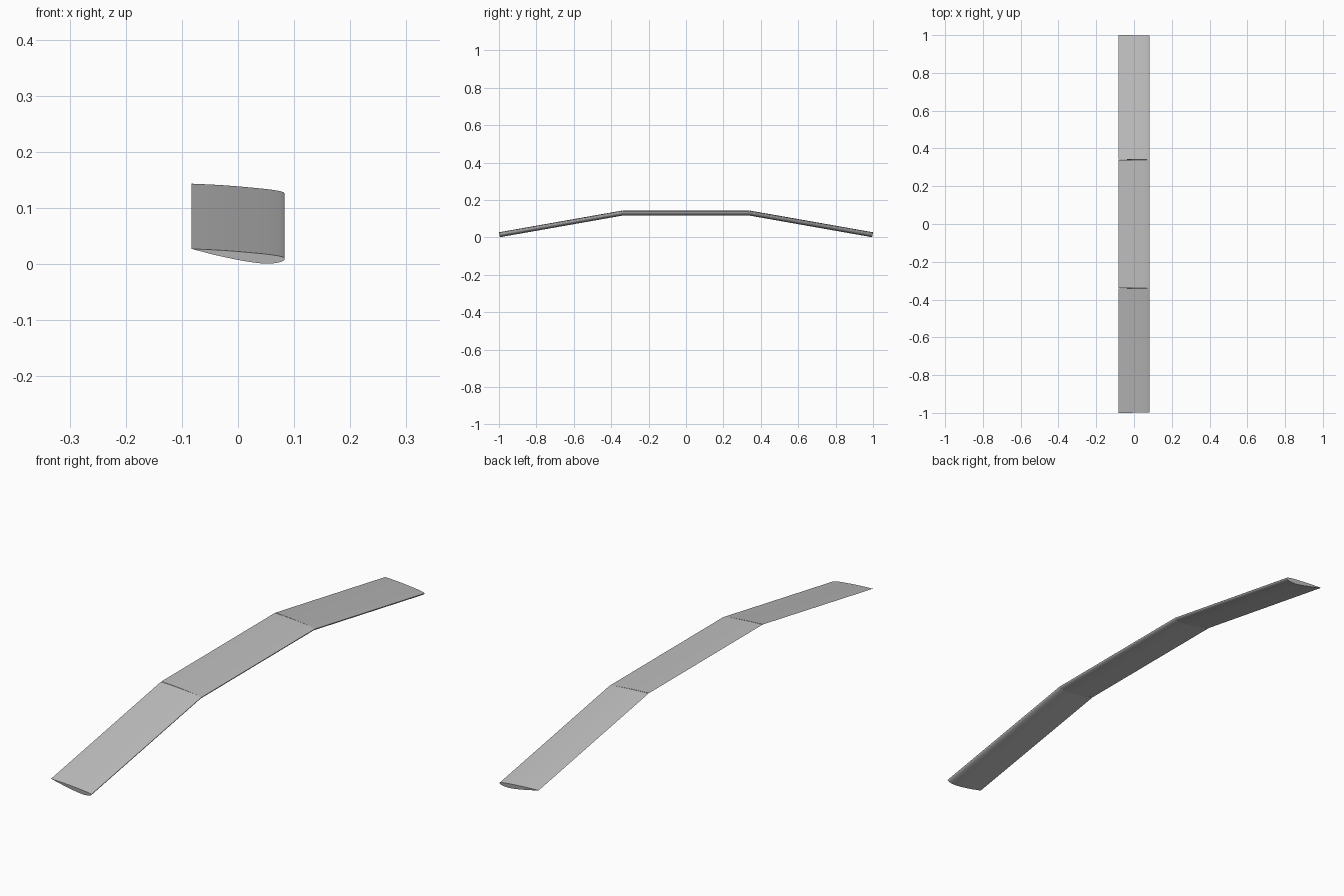
import bpy
import bmesh
from math import radians, sin, cos
from mathutils import Vector, Matrix

if "Cube" in bpy.data.objects:
    bpy.data.objects.remove(bpy.data.objects["Cube"], do_unlink=True)

HALF_CENTRE = 0.34    # half span of the flat centre panel
ANGLE = radians(10)   # droop of the outer panels
PIVOT_Z = 0.014       # hinge height within the section
OUTER = (1 - HALF_CENTRE - 0.013 * sin(ANGLE)) / cos(ANGLE)
LIFT = OUTER * sin(ANGLE) + 0.0004

grey = bpy.data.materials.new("light_grey")
grey.use_nodes = True
colour = (0.53, 0.53, 0.53, 1)
grey.diffuse_color = colour
grey.node_tree.nodes["Principled BSDF"].inputs["Base Color"].default_value = colour

# Wing section from the trailing edge, over the top, round the nose and back
KEYS = [Vector(p) for p in (
    (-.083, .027), (-.04, .025), (0, .0222), (.04, .0185), (.065, .0155),
    (.079, .0125), (.083, .0095), (.08, .005), (.068, .0015), (.05, .0003),
    (.03, .002), (0, .007), (-.04, .0157), (-.083, .027))]


def smooth_section(keys, steps=4):
    """Pass a smooth curve through the keys, sharp at the trailing edge."""
    pts = []
    for i in range(len(keys) - 1):
        a, b = keys[i], keys[i + 1]
        before = keys[i - 1] if i else 2 * a - b
        after = keys[i + 2] if i + 2 < len(keys) else 2 * b - a
        for s in range(steps):
            t = s / steps
            pts.append(0.5 * (2 * a + (b - before) * t
                              + (2 * before - 5 * a + 4 * b - after) * t ** 2
                              + (3 * a - before - 3 * b + after) * t ** 3))
    return pts


def panel(name, y0, y1, matrix):
    """Extrude the section along y and place it."""
    bm = bmesh.new()
    pts = smooth_section(KEYS)
    ring = [bm.verts.new((p.x, y0, p.y - PIVOT_Z)) for p in pts]
    face = bm.faces.new(ring)
    out = bmesh.ops.extrude_face_region(bm, geom=[face], use_keep_orig=True)
    moved = [v for v in out["geom"] if isinstance(v, bmesh.types.BMVert)]
    bmesh.ops.translate(bm, verts=moved, vec=(0, y1 - y0, 0))
    bmesh.ops.transform(bm, matrix=matrix, verts=bm.verts)
    bmesh.ops.recalc_face_normals(bm, faces=bm.faces)
    mesh = bpy.data.meshes.new(name)
    bm.to_mesh(mesh)
    bm.free()
    mesh.materials.append(grey)
    obj = bpy.data.objects.new(name, mesh)
    bpy.context.collection.objects.link(obj)
    bpy.ops.object.select_all(action="DESELECT")
    obj.select_set(True)
    bpy.context.view_layer.objects.active = obj
    bpy.ops.object.shade_smooth_by_angle(angle=radians(35))


# Flat centre panel and two drooping outer panels hinged at its ends
height = PIVOT_Z + LIFT
panel("wing_centre", -HALF_CENTRE, HALF_CENTRE, Matrix.Translation((0, 0, height)))
for name, side in (("wing_outer_back", 1), ("wing_outer_front", -1)):
    place = (Matrix.Translation((0, side * HALF_CENTRE, height))
             @ Matrix.Rotation(-side * ANGLE, 4, "X"))
    panel(name, 0, side * OUTER, place)
